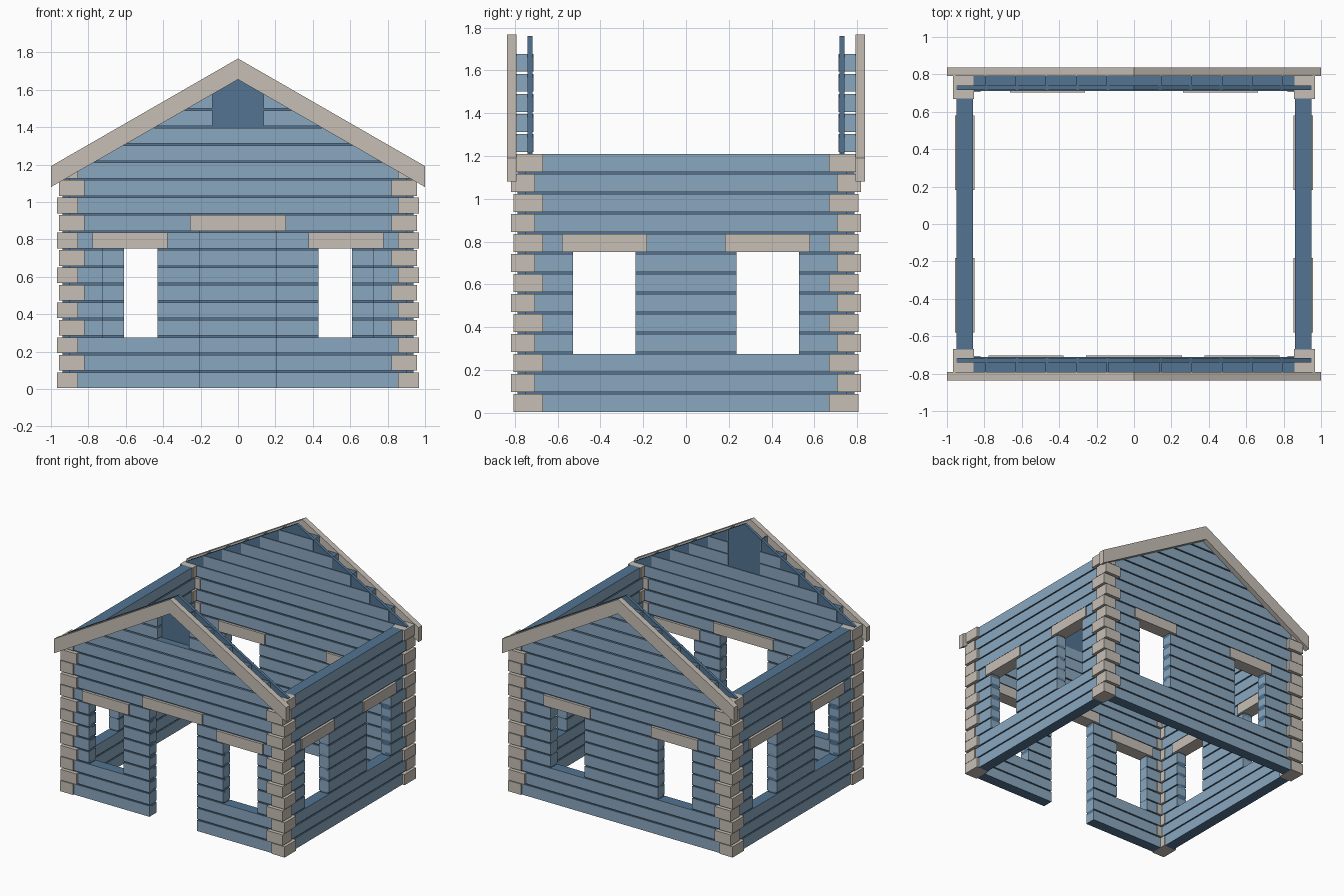
import bpy
import bmesh
from mathutils import Matrix, Vector

if "Cube" in bpy.data.objects:
    bpy.data.objects.remove(bpy.data.objects["Cube"])

ROW = 1.215 / 13      # height of one log course
GAP = 0.005           # half of the joint between courses
ROWS = 13


def material(name, rgb):
    m = bpy.data.materials.new(name)
    m.use_nodes = True
    col = (*rgb, 1)
    m.diffuse_color = col
    m.node_tree.nodes["Principled BSDF"].inputs["Base Color"].default_value = col
    return m


BLUE, DARK, BEIGE = range(3)
MATS = [material("log_blue", (0.255, 0.39, 0.52)),
        material("joint_dark_blue", (0.084, 0.175, 0.285)),
        material("trim_beige", (0.57, 0.52, 0.465))]


def finish(name, bm):
    bmesh.ops.recalc_face_normals(bm, faces=bm.faces)
    me = bpy.data.meshes.new(name)
    bm.to_mesh(me)
    bm.free()
    for m in MATS:
        me.materials.append(m)
    ob = bpy.data.objects.new(name, me)
    bpy.context.collection.objects.link(ob)
    return ob


def box(bm, axis, sign, u, v, z, mat):
    """Box along a wall: u runs along it, v outward, blue logs get dark beds."""
    v = sorted((sign * v[0], sign * v[1]))
    x, y = (u, v) if axis == "x" else (v, u)
    lo, hi = Vector((x[0], y[0], z[0])), Vector((x[1], y[1], z[1]))
    mtx = Matrix.Translation((lo + hi) / 2) @ Matrix.Diagonal((*(hi - lo), 1))
    verts = bmesh.ops.create_cube(bm, size=1, matrix=mtx)["verts"]
    for f in {f for vert in verts for f in vert.link_faces}:
        flat = abs(f.calc_center_median().z - (lo.z + hi.z) / 2) > (hi.z - lo.z) * 0.4
        f.material_index = DARK if mat == BLUE and flat else mat


def prism(name, outline, y0, y1, mat):
    """Extrude an x-z outline from y0 to y1."""
    bm = bmesh.new()
    face = bm.faces.new([bm.verts.new((x, y0, z)) for x, z in outline])
    ext = bmesh.ops.extrude_face_region(bm, geom=[face])["geom"]
    moved = [g for g in ext if isinstance(g, bmesh.types.BMVert)]
    bmesh.ops.translate(bm, verts=moved, vec=(0, y1 - y0, 0))
    for f in bm.faces:
        f.material_index = mat
    return finish(name, bm)


def spans(half, holes):
    """Pieces of -half..half left over once the holes are taken out."""
    out, start = [], -half
    for a, b in sorted(holes):
        if a > start:
            out.append((start, a))
        start = max(start, b)
    if start < half:
        out.append((start, half))
    return out


def course(k):
    return (k * ROW + GAP, (k + 1) * ROW - GAP)


def wall(name, axis, sign, v, halves, core_half, openings):
    """Log wall; openings are (u0, u1, first row, last row), lintel on top."""
    bm = bmesh.new()
    lintels = [(a - 0.052, b + 0.052, r1 + 1) for a, b, r0, r1 in openings]

    def holes(k):
        return [(a, b) for a, b, r0, r1 in openings if r0 <= k <= r1]

    for k in range(ROWS):
        beams = [(a, b) for a, b, r in lintels if r == k]
        for u in spans(halves[k % 2], holes(k) + beams):
            box(bm, axis, sign, u, v, course(k), BLUE)
        # recessed filler in the joint under this course
        if k:
            z = (k * ROW - 0.02, k * ROW + 0.02)
            for u in spans(core_half, holes(k) + holes(k - 1)):
                box(bm, axis, sign, u, (v[0] + 0.01, v[1] - 0.01), z, DARK)
    finish(name, bm)
    bm = bmesh.new()
    for a, b, r in lintels:
        box(bm, axis, sign, (a, b), (v[0] - 0.008, v[1] + 0.01), course(r), BEIGE)
    finish(name + "_lintels", bm)


def pair(a, b):
    return [(-b, -a, 3, 7), (a, b, 3, 7)]


# Four walls
END_V, SIDE_V = (0.712, 0.797), (0.862, 0.948)
wall("front_wall", "x", -1, END_V, (0.857, 0.82), 0.9,
     pair(0.43, 0.725) + [(-0.205, 0.205, 0, 8)])
wall("back_wall", "x", 1, END_V, (0.857, 0.82), 0.9, pair(0.315, 0.61))
for side, s in (("left", 1), ("right", -1)):
    wall(side + "_wall", "y", s, SIDE_V, (0.67, 0.71), 0.75, pair(0.235, 0.527))

# Interlocking corner ends
for side, s in (("left", 1), ("right", -1)):
    for end, e in (("front", -1), ("back", 1)):
        bm = bmesh.new()
        for k in range(ROWS):
            x, y = ((0.82, 0.957), (0.705, 0.818)) if k % 2 else ((0.855, 0.967), (0.667, 0.807))
            box(bm, "x", e, sorted((s * x[0], s * x[1])), y, course(k), BEIGE)
        finish(f"{end}_{side}_corner_ends", bm)

# Gables: stepped logs, dark core board and sloping fascia
for end, e in (("front", -1), ("back", 1)):
    bm = bmesh.new()
    for g in range(5):
        vent = [(-0.137, 0.137)] if e < 0 and g >= 2 else []
        for u in spans(0.797 - 0.1625 * g, vent):
            box(bm, "x", e, u, END_V, course(ROWS + g), BLUE)
    finish(end + "_gable_logs", bm)
    prism(end + "_gable_core", [(-0.95, 1.208), (0.95, 1.208), (0.95, 1.215), (0, 1.761), (-0.95, 1.215)],
          e * 0.717, e * 0.74, DARK)
    prism(end + "_fascia", [(-1, 1.08), (0, 1.655), (1, 1.08), (1, 1.192), (0, 1.767), (-1, 1.192)],
          e * 0.792, e * 0.836, BEIGE)
